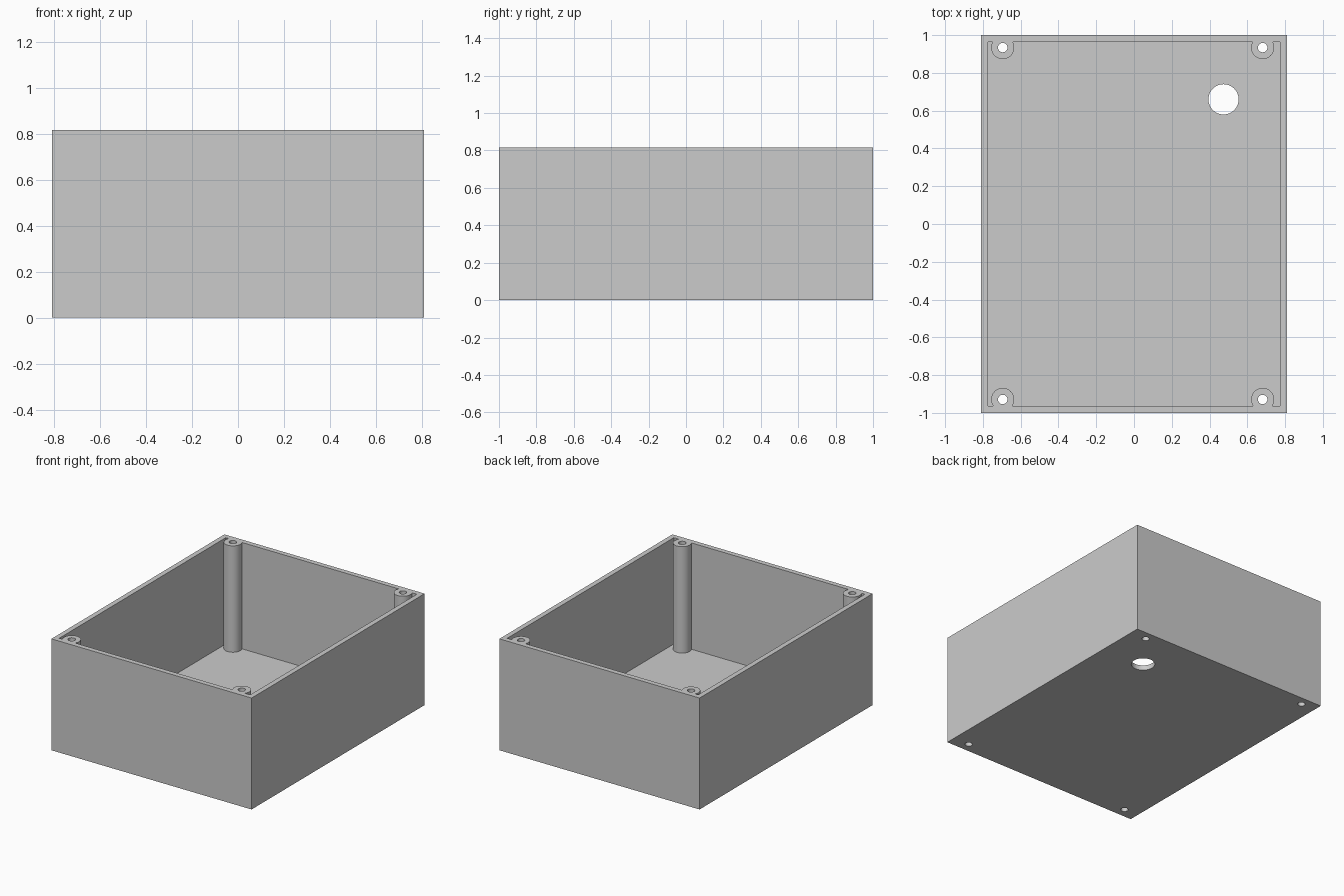
import bpy
import math

cube = bpy.data.objects.get("Cube")
if cube:
    bpy.data.objects.remove(cube, do_unlink=True)

HALF_X, HALF_Y, HEIGHT = 0.81, 1.0, 0.815
WALL = 0.037
POSTS = [(x, y) for x in (-0.695, 0.681) for y in (-0.929, 0.934)]
POST_RADIUS, SCREW_RADIUS = 0.061, 0.025

grey = bpy.data.materials.new("plain grey")
grey.use_nodes = True
grey.diffuse_color = (0.6, 0.6, 0.6, 1)
grey.node_tree.nodes["Principled BSDF"].inputs["Base Color"].default_value = (0.6, 0.6, 0.6, 1)


def finish(name):
    obj = bpy.context.object
    obj.name = name
    obj.data.materials.append(grey)
    return obj


def box(name, half_x, half_y, bottom, top):
    bpy.ops.mesh.primitive_cube_add(size=2, location=(0, 0, (bottom + top) / 2))
    obj = finish(name)
    obj.scale = (half_x, half_y, (top - bottom) / 2)
    bpy.ops.object.transform_apply(location=True, scale=True)
    return obj


def cylinder(name, x, y, radius, sides=48):
    """Tall cylinder passing right through the box."""
    bpy.ops.mesh.primitive_cylinder_add(vertices=sides, radius=radius, depth=2,
                                        location=(x, y, HEIGHT / 2))
    return finish(name)


def cut(target, cutter):
    cutter.hide_render = True
    mod = target.modifiers.new("cut", 'BOOLEAN')
    mod.operation = 'DIFFERENCE'
    mod.solver = 'EXACT'
    mod.object = cutter
    bpy.context.view_layer.objects.active = target
    bpy.ops.object.modifier_apply(modifier=mod.name)
    bpy.data.objects.remove(cutter, do_unlink=True)


# Cavity volume, with the corner screw posts left standing
cavity = box("cavity", HALF_X - WALL, HALF_Y - WALL, WALL, HEIGHT + 0.2)
for x, y in POSTS:
    cut(cavity, cylinder("post", x, y, POST_RADIUS))

# Open-topped box: floor, walls and posts in one piece
enclosure = box("enclosure_box", HALF_X, HALF_Y, 0, HEIGHT)
cut(enclosure, cavity)

# Screw holes through the posts, and the cable hole in the floor
for x, y in POSTS:
    cut(enclosure, cylinder("screw_hole", x, y, SCREW_RADIUS, 32))
cut(enclosure, cylinder("cable_hole", 0.474, 0.66, 0.08))

# Smooth the round walls, keep the edges crisp
bpy.ops.object.select_all(action='DESELECT')
enclosure.select_set(True)
bpy.context.view_layer.objects.active = enclosure
bpy.ops.object.shade_smooth_by_angle(angle=math.radians(30))
